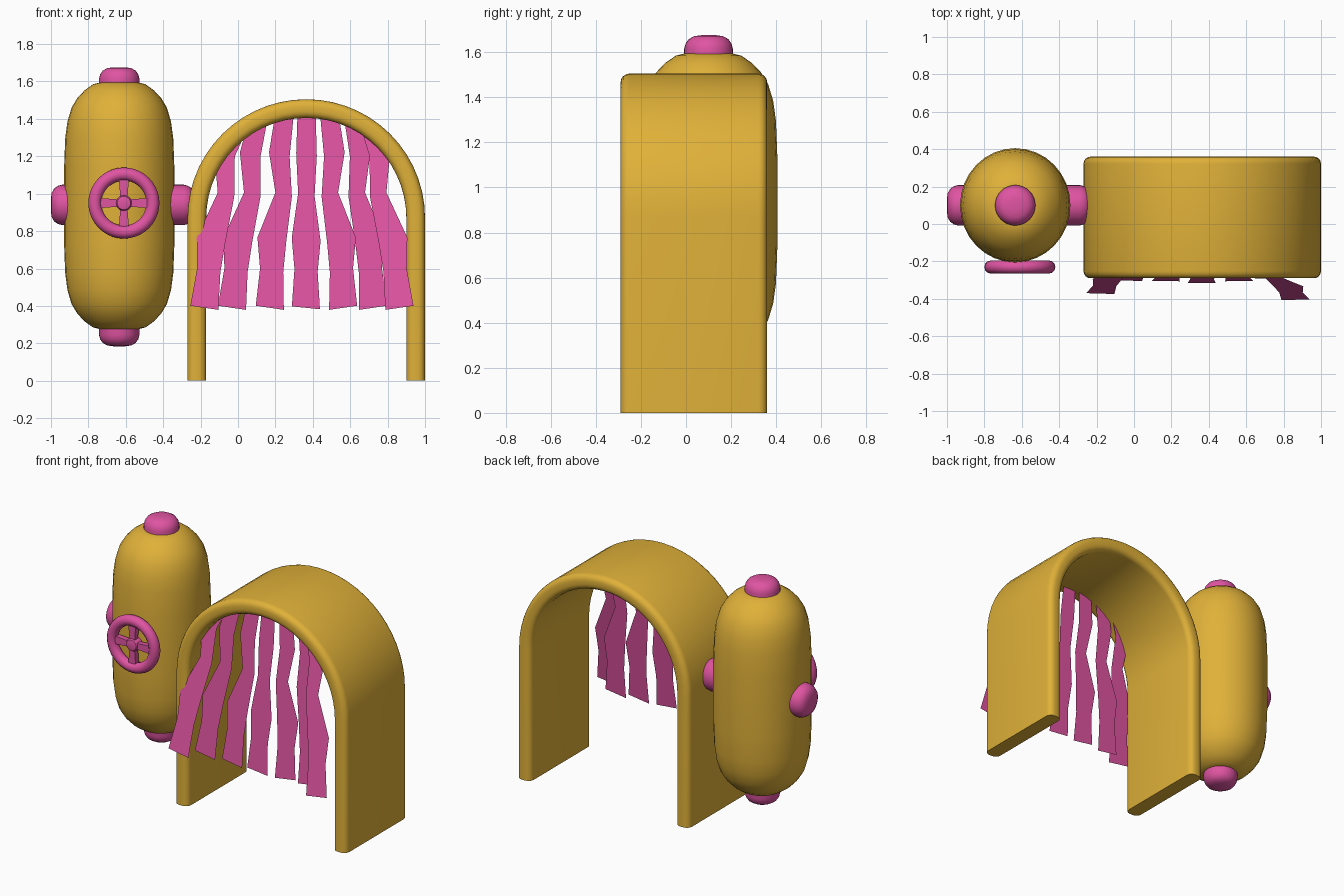
import bpy, bmesh
from math import sin, cos, pi, sqrt, radians
from mathutils import Vector, Matrix

if "Cube" in bpy.data.objects:
    bpy.data.objects.remove(bpy.data.objects["Cube"])


def material(name, color):
    m = bpy.data.materials.new(name)
    m.use_nodes = True
    m.diffuse_color = color
    m.node_tree.nodes["Principled BSDF"].inputs["Base Color"].default_value = color
    return m


GOLD = material("gold", (0.745, 0.44, 0.041, 1))
PINK = material("pink", (0.745, 0.089, 0.361, 1))


def finish(name, bm, mat, smooth=True, closed=True):
    if closed:
        bmesh.ops.recalc_face_normals(bm, faces=bm.faces[:])
    mesh = bpy.data.meshes.new(name)
    bm.to_mesh(mesh)
    bm.free()
    mesh.materials.append(mat)
    obj = bpy.data.objects.new(name, mesh)
    bpy.context.collection.objects.link(obj)
    if smooth:
        bpy.ops.object.select_all(action='DESELECT')
        obj.select_set(True)
        bpy.context.view_layer.objects.active = obj
        bpy.ops.object.shade_smooth_by_angle(angle=radians(40))
    return obj


def bridge(bm, rings, caps=False, loop=False):
    """Join rings of vertices with quads."""
    pairs = list(zip(rings, rings[1:])) + ([(rings[-1], rings[0])] if loop else [])
    for a, b in pairs:
        for i in range(len(a)):
            j = (i + 1) % len(a)
            bm.faces.new((a[i], a[j], b[j], b[i]))
    if caps:
        bm.faces.new(rings[0])
        bm.faces.new(rings[-1])


def lathe(name, profile, place, axis, mat, steps=32):
    """Turn (radius, height) points about an axis through a place."""
    turn = Matrix.Translation(place) @ Vector(axis).to_track_quat('Z', 'Y').to_matrix().to_4x4()
    bm = bmesh.new()
    rings = [[bm.verts.new(turn @ Vector((r * cos(2 * pi * i / steps), r * sin(2 * pi * i / steps), h)))
              for i in range(steps)] for r, h in profile]
    bridge(bm, rings, caps=True)
    return finish(name, bm, mat)


# Arch: a rounded rectangle swept up one leg, over the top and down the other
CX, CY, SPRING, MID = 0.365, 0.035, 0.87, 0.585
section = []
for k, (sx, sy) in enumerate(((1, 1), (-1, 1), (-1, -1), (1, -1))):
    for s in range(5):
        a = pi / 2 * (k + s / 4)
        section.append((sx * 0.012 + 0.038 * cos(a), sy * 0.287 + 0.038 * sin(a)))
arc = [pi * i / 28 for i in range(29)]
stations = [(0, 0)] + [(a, SPRING) for a in arc] + [(pi, 0)]
bm = bmesh.new()
rings = [[bm.verts.new((CX + (MID + u) * cos(a), CY + v, base + (MID + u) * sin(a)))
          for u, v in section] for a, base in stations]
bridge(bm, rings, caps=True)
finish("arch", bm, GOLD)

# Tank: rounded upright body
TX, TY, TZ = -0.635, 0.1, 0.935
half = [(0.1, 0.66), (0.14, 0.65), (0.185, 0.618), (0.225, 0.575), (0.255, 0.525),
        (0.277, 0.45), (0.289, 0.36), (0.295, 0.2)]
body = [(r, -z) for r, z in half] + [(r, z) for r, z in reversed(half)]
tank = lathe("tank_body", body, (TX, TY, TZ), (0, 0, 1), GOLD)
for v in tank.data.vertices:
    v.co.y = TY + (v.co.y - TY) * 1.035

# Rounded end knobs; the one beside the arch runs into it as a connector
knob = [(0.108, -0.06), (0.108, 0.025), (0.102, 0.048), (0.088, 0.068), (0.065, 0.081), (0.03, 0.086)]
for name, place, axis in (
        ("top_knob", (TX, TY, TZ + 0.655), (0, 0, 1)),
        ("bottom_knob", (TX, TY, TZ - 0.665), (0, 0, -1)),
        ("right_knob", (TX - 0.28, TY, 0.94), (-1, 0, 0)),
        ("arch_connector", (TX + 0.32, TY, 0.94), (1, 0, 0))):
    lathe(name, knob, place, axis, PINK)

# Hand wheel: rim, hub and four spokes
WHEEL = Vector((-0.61, -0.23, 0.95))
bm = bmesh.new()
rings = []
for i in range(40):
    a = 2 * pi * i / 40
    ring = []
    for j in range(12):
        b = 2 * pi * j / 12
        r = 0.155 + 0.035 * cos(b)
        ring.append(bm.verts.new(WHEEL + Vector((r * cos(a), 0.035 * sin(b), r * sin(a)))))
    rings.append(ring)
bridge(bm, rings, loop=True)
finish("wheel_rim", bm, PINK)
lathe("wheel_hub", [(0.04, -0.06), (0.043, 0.015), (0.036, 0.026), (0.02, 0.03)],
      WHEEL, (0, -1, 0), PINK, 20)
bm = bmesh.new()
for k in range(4):
    turn = Matrix.Translation(WHEEL) @ Matrix.Rotation(k * pi / 2, 4, 'Y')
    verts = bmesh.ops.create_cube(bm, size=1)["verts"]
    for v in verts:
        flare = 0.054 if v.co.x > 0 else 0.038
        v.co = turn @ Vector((0.08 + v.co.x * 0.11, v.co.y * 0.035, v.co.z * flare))
finish("wheel_spokes", bm, PINK, smooth=False)

# Curtain strips: top x, bottom x, bottom y, lean
strips = [(-0.03, -0.18, -0.372, 0.21), (0.105, -0.032, -0.303, 0.11), (0.25, 0.17, -0.305, 0.11),
          (0.367, 0.363, -0.315, 0.11), (0.487, 0.562, -0.305, 0.11), (0.62, 0.722, -0.29, 0.11),
          (0.717, 0.863, -0.405, 0.19)]
heights = (None, 1.21, 0.995, 0.755, 0.59, 0.39)
sway = (0, 0.014, -0.026, 0.018, 0.006, 0)
widths = (0.048, 0.055, 0.044, 0.077, 0.062, 0.075)
for n, (top, bottom, y, lean) in enumerate(strips):
    side = (n > 3) - (n < 3)
    z_top = SPRING + sqrt(0.575 ** 2 - (top - CX) ** 2)
    bm = bmesh.new()
    last = None
    for z, s, w in zip(heights, sway, widths):
        z = z or z_top
        t = min(1, (1.4 - z) / 1.01) if z < z_top else 0
        x = top + (bottom - top) * t + side * s
        row = []
        for u in (-1, 1):
            zz = z + 0.011 * u * (side or -0.7)
            row.append(bm.verts.new((x + u * w, y + lean * (zz - 0.39), zz)))
        if last:
            bm.faces.new((row[0], row[1], last[1], last[0]))
        last = row
    finish("curtain_strip_%d" % (n + 1), bm, PINK, smooth=False, closed=False)
